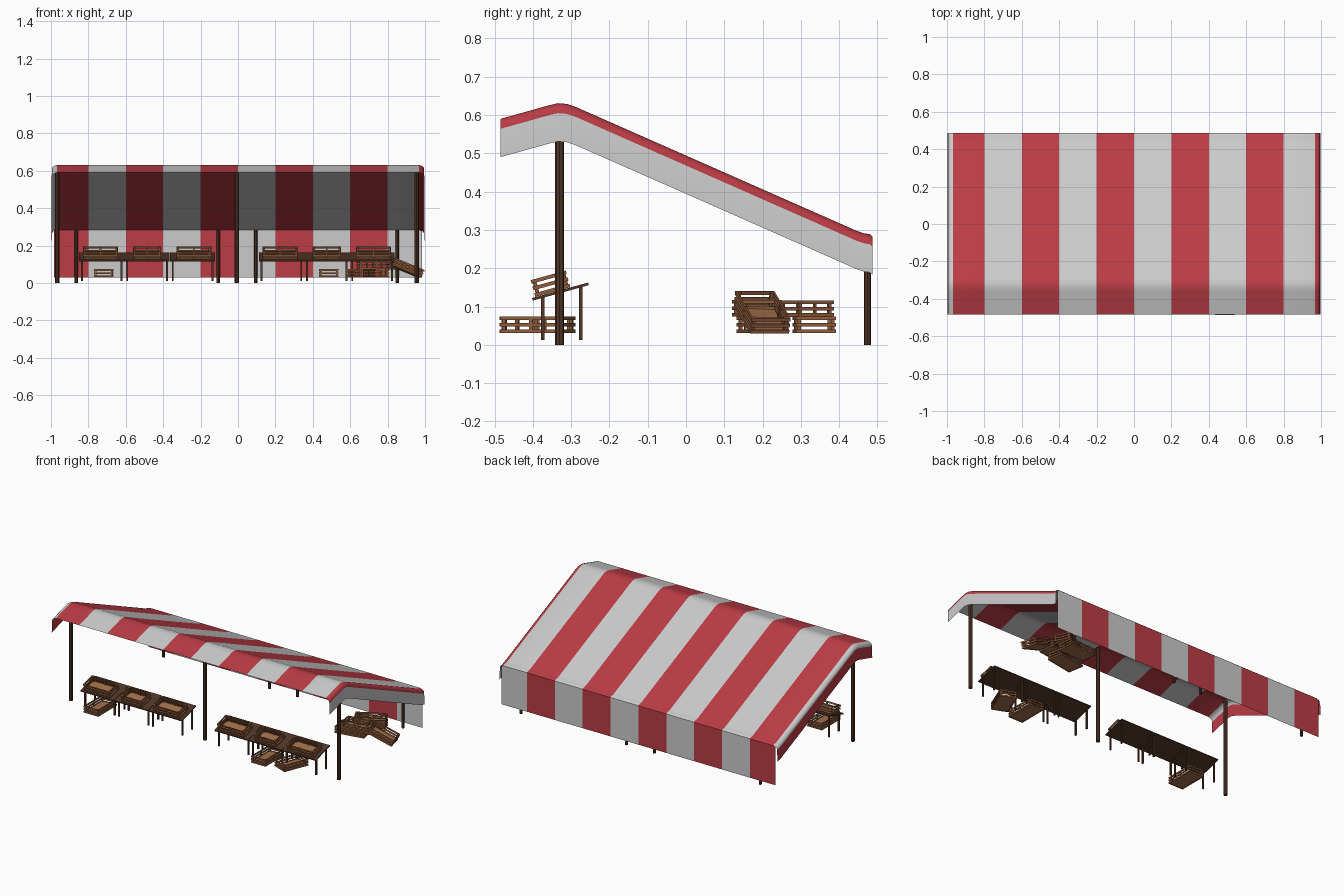
import bpy, bmesh, math
from mathutils import Matrix, Vector

if "Cube" in bpy.data.objects:
    bpy.data.objects.remove(bpy.data.objects["Cube"])


def material(name, rgb):
    m = bpy.data.materials.new(name)
    m.diffuse_color = (*rgb, 1)
    m.use_nodes = True
    m.node_tree.nodes["Principled BSDF"].inputs["Base Color"].default_value = m.diffuse_color
    return m


RED = material("red_cloth", (0.50, 0.045, 0.06))
WHITE = material("white_cloth", (0.75, 0.75, 0.75))
DARK = material("dark_wood", (0.085, 0.036, 0.02))
WOOD = material("crate_wood", (0.28, 0.11, 0.045))
PALE = material("crate_floor_wood", (0.36, 0.16, 0.07))


def finish(name, bm, mats):
    me = bpy.data.meshes.new(name)
    bm.to_mesh(me)
    bm.free()
    for m in mats:
        me.materials.append(m)
    ob = bpy.data.objects.new(name, me)
    bpy.context.collection.objects.link(ob)
    return ob


def box(bm, center, size, mat=0):
    mtx = Matrix.Translation(center) @ Matrix.Diagonal((*size, 1))
    r = bmesh.ops.create_cube(bm, size=1, matrix=mtx)
    for f in {f for v in r["verts"] for f in v.link_faces}:
        f.material_index = mat


# Canopy: side profile swept across x, in stripes, with rounded hanging ends
profile = [(-0.485, 0.59), (-0.36, 0.625), (-0.335, 0.631), (-0.31, 0.629), (-0.285, 0.62),
           (0.445, 0.298), (0.465, 0.291), (0.48, 0.289), (0.487, 0.283)]
end = [(0.968, 0), (0.984, -0.005), (0.993, -0.014), (0.995, -0.026), (0.997, -0.1)]
columns = [(-x, d) for x, d in reversed(end)]
columns += [(-0.8 + 0.2 * i, 0) for i in range(9)] + end
bm = bmesh.new()
grid = [[bm.verts.new((x, y, z + d)) for x, d in columns] for y, z in profile]
n = len(columns)


def stripe(i):
    # 0 = red, 1 = white
    if i == 0:
        return 0
    if i < 4:
        return 1
    if i == n - 2:
        return 1
    if i > n - 6:
        return 0
    return (i - 4) % 2


for a, b in zip(grid, grid[1:]):
    for i in range(n - 1):
        f = bm.faces.new((a[i], a[i + 1], b[i + 1], b[i]))
        f.material_index = stripe(i)
# Back wall hanging from the rear edge
lower = [bm.verts.new((columns[i][0], 0.487, 0.03)) for i in range(3, n - 3)]
for k in range(len(lower) - 1):
    i = k + 3
    f = bm.faces.new((grid[-1][i], grid[-1][i + 1], lower[k + 1], lower[k]))
    f.material_index = stripe(i) if 4 <= i < n - 5 else (0 if i < 4 else 1)
canopy = finish("striped_canopy", bm, [RED, WHITE])
bpy.context.view_layer.objects.active = canopy
canopy.select_set(True)
bpy.ops.object.shade_smooth_by_angle(angle=math.radians(40))


# Posts
def post(name, x, y, top, radius):
    b = bmesh.new()
    bmesh.ops.create_cone(b, cap_ends=True, segments=8, radius1=radius, radius2=radius,
                          depth=top, matrix=Matrix.Translation((x, y, top / 2)))
    finish(name, b, [DARK])


for x in (-0.967, -0.006, 0.955):
    post("front_post", x, -0.33, 0.622, 0.0115)
for x in (-0.865, -0.105, 0.095, 0.852):
    post("back_post", x, 0.474, 0.284, 0.009)


# Slatted crate, origin at the middle of its base
def crate(name, loc, turn=0, tilt_x=0, tilt_y=0, size=(0.19, 0.105, 0.043)):
    L, W, H = size
    t, s = 0.005, 0.0095
    b = bmesh.new()
    box(b, (0, 0, 0.004), (L - t, W - t, 0.004), 1)
    for sx in (-1, 1):
        for sy in (-1, 1):
            box(b, (sx * (L / 2 - 0.009), sy * (W / 2 - 0.009), H / 2), (0.009, 0.009, H - 0.002))
    for sy in (-1, 1):
        box(b, (0, sy * (W / 2 - 0.006), H / 2), (0.01, t, H - 0.002))
    for k in range(3):
        z = s / 2 + k * (H - s) / 2
        for q in (-1, 1):
            box(b, (0, q * (W / 2 - t / 2), z), (L, t, s))
            box(b, (q * (L / 2 - t / 2), 0, z), (t, W - 2 * t, s))
    ob = finish(name, b, [WOOD, PALE])
    ob.location = loc
    ob.rotation_euler = [math.radians(a) for a in (tilt_x, tilt_y, turn)]


# Two rows of three sloping display tables, each with a crate on top
for row in (-0.85, 0.11):
    for k, width in enumerate((0.187, 0.15, 0.187)):
        cx = row + 0.1215 + 0.243 * k
        b = bmesh.new()
        slope = Matrix.Translation((cx, -0.328, 0.139)) @ Matrix.Rotation(math.radians(15.4), 4, 'X')
        bmesh.ops.create_cube(b, size=1, matrix=slope @ Matrix.Diagonal((0.241, 0.152, 0.007, 1)))
        for dx in (-0.106, 0.106):
            for y, top in ((-0.374, 0.126), (-0.275, 0.153)):
                box(b, (cx + dx, y, (top + 0.012) / 2), (0.009, 0.009, top - 0.012))
        finish("display_table", b, [DARK])
        crate("table_crate", (cx + 0.006 * (k - 1), -0.348, 0.138), tilt_x=15.4,
              size=(width, 0.095, 0.045))

# Crates on the ground in front
crate("ground_crate", (-0.718, -0.387, 0.031), turn=90)
crate("ground_crate", (0.486, -0.392, 0.031), turn=90)
crate("ground_crate", (0.655, -0.387, 0.031), turn=68, size=(0.17, 0.105, 0.043))

# Heap of crates at the back right
crate("heap_crate", (0.685, 0.20, 0.031), turn=10)
crate("heap_crate", (0.71, 0.335, 0.031), turn=3)
crate("heap_crate", (0.745, 0.295, 0.073), turn=28)
crate("heap_crate", (0.735, 0.185, 0.074), turn=8)
crate("leaning_crate", (0.885, 0.197, 0.065), turn=14, tilt_y=22)
